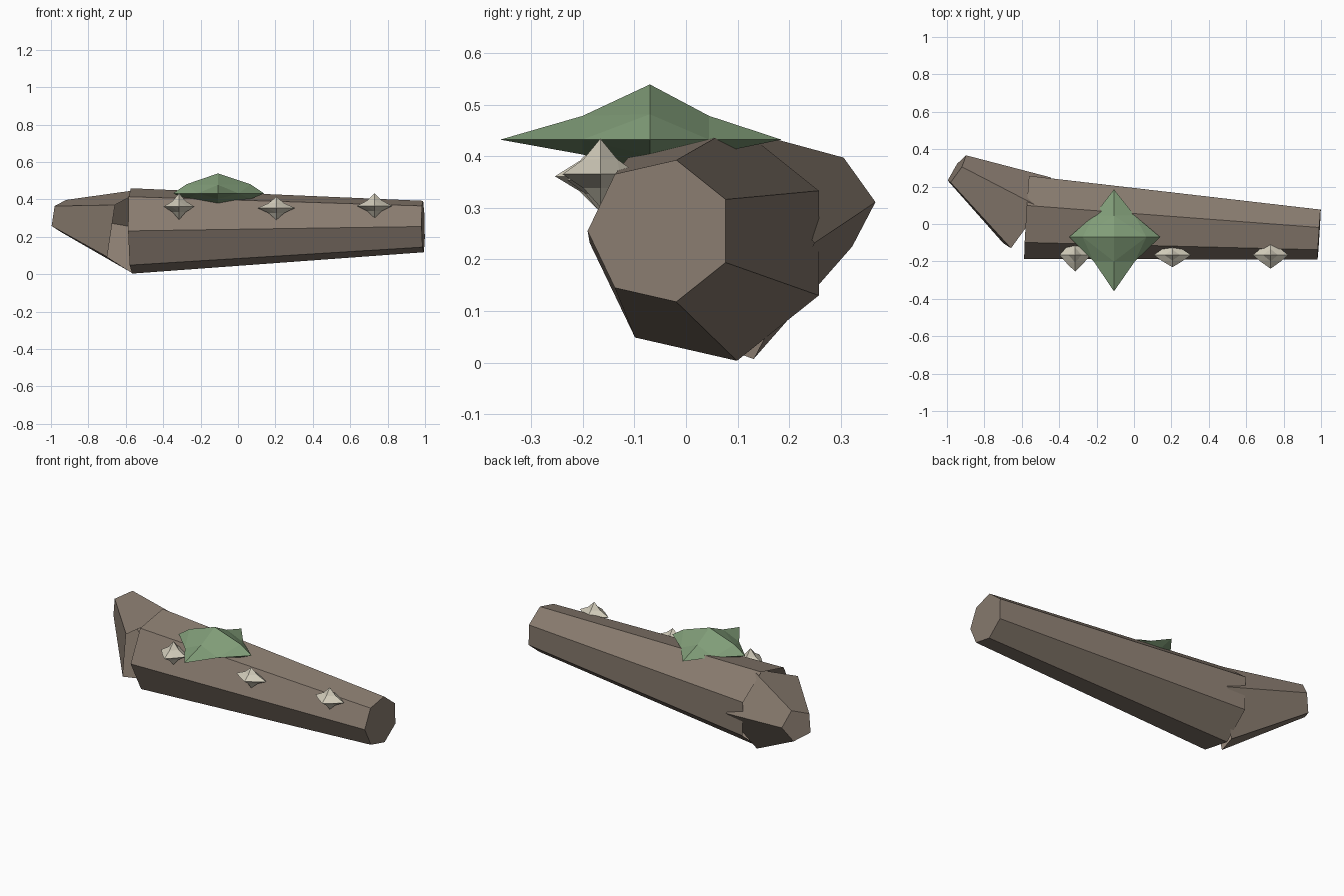
import bpy, bmesh
from math import cos, sin, tau
from mathutils import Vector

if "Cube" in bpy.data.objects:
    bpy.data.objects.remove(bpy.data.objects["Cube"])


def material(name, rgb):
    m = bpy.data.materials.new(name)
    m.diffuse_color = (*rgb, 1)
    m.use_nodes = True
    m.node_tree.nodes["Principled BSDF"].inputs["Base Color"].default_value = m.diffuse_color
    return m


BARK = material("bark", (0.25, 0.20, 0.16))
MOSS = material("moss_green", (0.22, 0.34, 0.19))
CREAM = material("cream", (0.64, 0.60, 0.49))


def finish(name, bm, mat):
    bmesh.ops.recalc_face_normals(bm, faces=bm.faces[:])
    mesh = bpy.data.meshes.new(name)
    bm.to_mesh(mesh)
    bm.free()
    mesh.materials.append(mat)
    ob = bpy.data.objects.new(name, mesh)
    bpy.context.collection.objects.link(ob)
    return ob


def limb(name, base, tip, r0, r1, sides):
    """Tapered faceted limb: open at the base, closed at the tip."""
    base, tip = Vector(base), Vector(tip)
    d = (tip - base).normalized()
    u = d.cross(Vector((0, 0, 1))).normalized()
    v = u.cross(d)
    bm = bmesh.new()
    rings = [[bm.verts.new(c + r * (cos(tau * i / sides) * u + sin(tau * i / sides) * v))
              for i in range(sides)] for c, r in ((base, r0), (tip, r1))]
    a, b = rings
    for i in range(sides):
        j = (i + 1) % sides
        bm.faces.new((a[i], a[j], b[j], b[i]))
    bm.faces.new(b)
    return finish(name, bm, BARK)


def blob(name, c, xr, yr, zr, mat, fxz, fyz, fxy):
    """Octahedron split once; xr, yr, zr are (minus, plus) reaches, f* pull edge middles."""
    c = Vector(c)
    bm = bmesh.new()
    X = Vector((1, 0, 0))
    Y = Vector((0, 1, 0))
    arms = [X * xr[1], Y * yr[1], -X * xr[0], -Y * yr[0]]
    eq = [bm.verts.new(c + p) for p in arms]
    dia = [bm.verts.new(c + (arms[i] + arms[(i + 1) % 4]) * fxy) for i in range(4)]
    for z in (zr[1], -zr[0]):
        top = bm.verts.new(c + Vector((0, 0, z)))
        mid = []
        for i, p in enumerate(arms):
            fh, fz = fyz if i % 2 else fxz
            mid.append(bm.verts.new(c + p * fh + Vector((0, 0, z * fz))))
        for i in range(4):
            j = (i + 1) % 4
            for tri in ((top, mid[i], mid[j]), (mid[i], dia[i], mid[j]),
                        (mid[i], eq[i], dia[i]), (mid[j], dia[i], eq[j])):
                bm.faces.new(tri)
    return finish(name, bm, mat)


# Log and the stub of a broken branch, both starting at the same point
joint = (-0.573, 0.047, 0.2315)
limb("log", joint, (0.99, -0.05, 0.255), 0.234, 0.141, 7)
limb("branch_stub", joint, (-0.948, 0.29, 0.311), 0.24, 0.092, 5)

# Moss patch on top
blob("moss", (-0.107, -0.07, 0.432), (0.24, 0.247), (0.29, 0.255), (0.067, 0.107),
     MOSS, (0.7, 0.46), (0.45, 0.43), 0.45)

# Small fungi along the front
for n, (x, z, rx, ry, dn, up) in enumerate((
        (-0.315, 0.361, 0.083, 0.088, 0.07, 0.072),
        (0.205, 0.354, 0.1, 0.065, 0.064, 0.061),
        (0.73, 0.365, 0.095, 0.073, 0.064, 0.069))):
    blob(f"fungus_{n + 1}", (x, -0.166, z), (rx, rx), (ry, ry), (dn, up),
         CREAM, (0.42, 0.42), (0.45, 0.42), 0.52)
